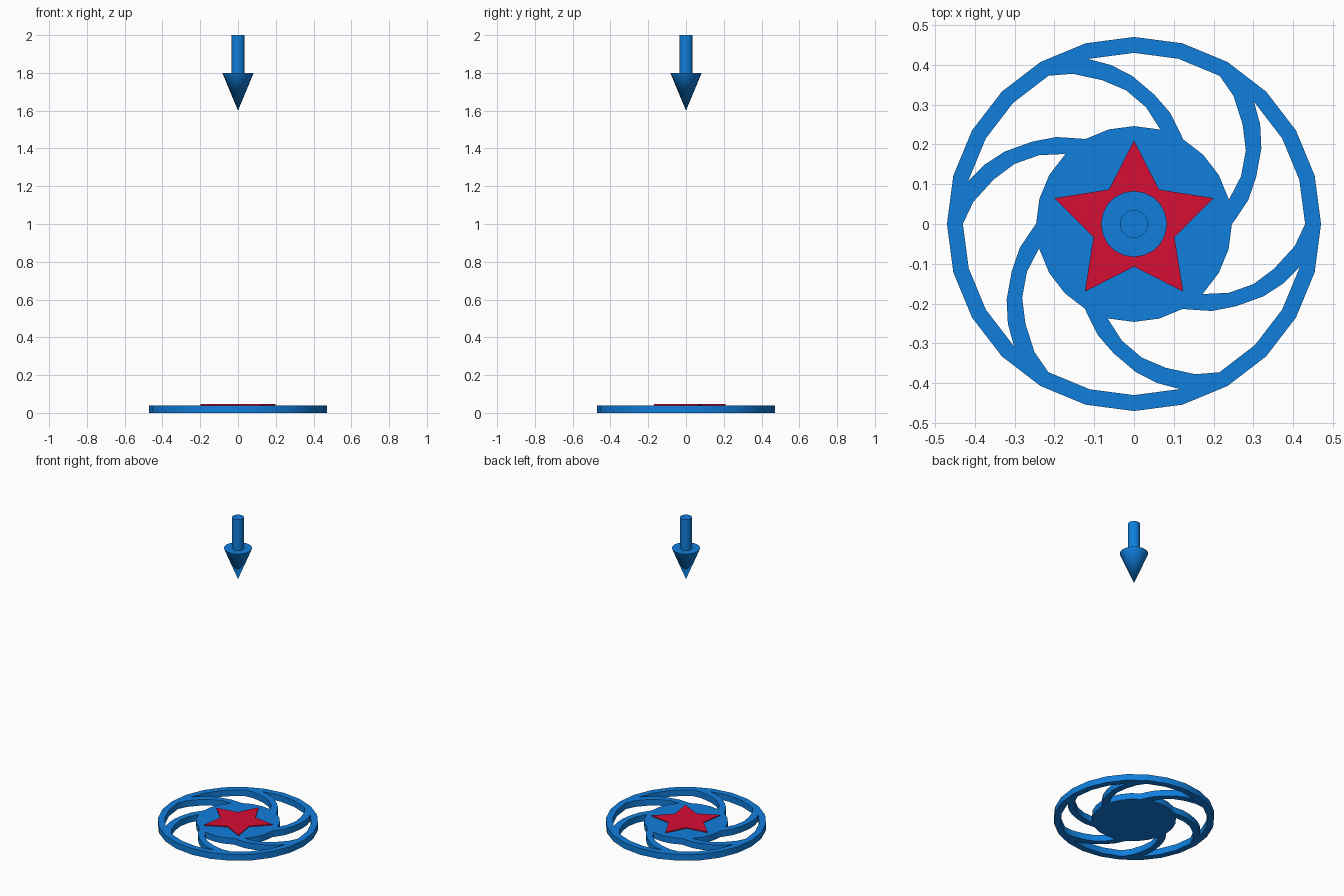
import bpy, bmesh
from math import sin, cos, pi, radians

if "Cube" in bpy.data.objects:
    bpy.data.objects.remove(bpy.data.objects["Cube"])

THICK = 0.04

def material(name, rgb):
    m = bpy.data.materials.new(name)
    m.diffuse_color = (*rgb, 1)
    m.use_nodes = True
    m.node_tree.nodes["Principled BSDF"].inputs["Base Color"].default_value = m.diffuse_color
    return m

blue = material("blue", (0.005, 0.21, 0.72))
red = material("red", (0.68, 0.004, 0.035))

def polygon(n, radii):
    """Points round the origin, starting on +y, cycling through the radii."""
    return [(radii[i % len(radii)] * sin(2 * pi * i / n),
             radii[i % len(radii)] * cos(2 * pi * i / n)) for i in range(n)]

def slab(name, outlines, z0, z1, mat):
    """Extrude one or more closed outlines from z0 to z1."""
    bm = bmesh.new()
    for pts in outlines:
        face = bm.faces.new([bm.verts.new((x, y, z0)) for x, y in pts])
        top = bmesh.ops.extrude_face_region(bm, geom=[face], use_keep_orig=True)["geom"]
        moved = [v for v in top if isinstance(v, bmesh.types.BMVert)]
        bmesh.ops.translate(bm, verts=moved, vec=(0, 0, z1 - z0))
    bmesh.ops.recalc_face_normals(bm, faces=bm.faces)
    mesh = bpy.data.meshes.new(name)
    bm.to_mesh(mesh)
    bm.free()
    mesh.materials.append(mat)
    ob = bpy.data.objects.new(name, mesh)
    bpy.context.collection.objects.link(ob)
    return ob

def combine(target, other, operation):
    """Boolean, applied, and the second part removed."""
    bpy.context.view_layer.objects.active = target
    mod = target.modifiers.new("bool", 'BOOLEAN')
    mod.operation, mod.solver, mod.object = operation, 'EXACT', other
    bpy.ops.object.modifier_apply(modifier=mod.name)
    bpy.data.objects.remove(other)

def smooth(ob):
    bpy.ops.object.select_all(action='DESELECT')
    ob.select_set(True)
    bpy.context.view_layer.objects.active = ob
    bpy.ops.object.shade_smooth_by_angle(angle=radians(30))

# Outer ring
wheel = slab("wheel_base", [polygon(24, [0.47])], 0, THICK, blue)
combine(wheel, slab("ring_hole", [polygon(24, [0.43])], -0.1, 0.1, blue), 'DIFFERENCE')

# Six swirling arms: outer edge, then inner edge back to the hub
arm = [(0.21, -0.05), (0.255, 0.012), (0.287, 0.06), (0.307, 0.118), (0.32, 0.19),
       (0.317, 0.25), (0.303, 0.302), (0.275, 0.35), (0.235, 0.395),
       (0.212, 0.377), (0.25, 0.322), (0.273, 0.25), (0.281, 0.185),
       (0.269, 0.12), (0.24, 0.064), (0.20, 0.02)]
arms = [[(x * cos(a) - y * sin(a), x * sin(a) + y * cos(a)) for x, y in arm]
        for a in (i * pi / 3 for i in range(6))]
combine(wheel, slab("arms", arms, 0, THICK, blue), 'UNION')

# Solid hub disc
combine(wheel, slab("hub", [polygon(24, [0.246])], 0, THICK, blue), 'UNION')
smooth(wheel)

# Red star lying on the hub
slab("star", [polygon(10, [0.21, 0.107])], THICK, 0.046, red)

# Floating arrow pointing down
def cone(name, r_low, r_high, z0, z1, sides):
    bpy.ops.mesh.primitive_cone_add(vertices=sides, radius1=r_low, radius2=r_high,
                                    depth=z1 - z0, location=(0, 0, (z0 + z1) / 2))
    ob = bpy.context.object
    ob.name = name
    ob.data.materials.append(blue)
    smooth(ob)

cone("arrow_head", 0, 0.083, 1.6, 1.8, 20)
cone("arrow_shaft", 0.035, 0.035, 1.8, 2.0, 20)
